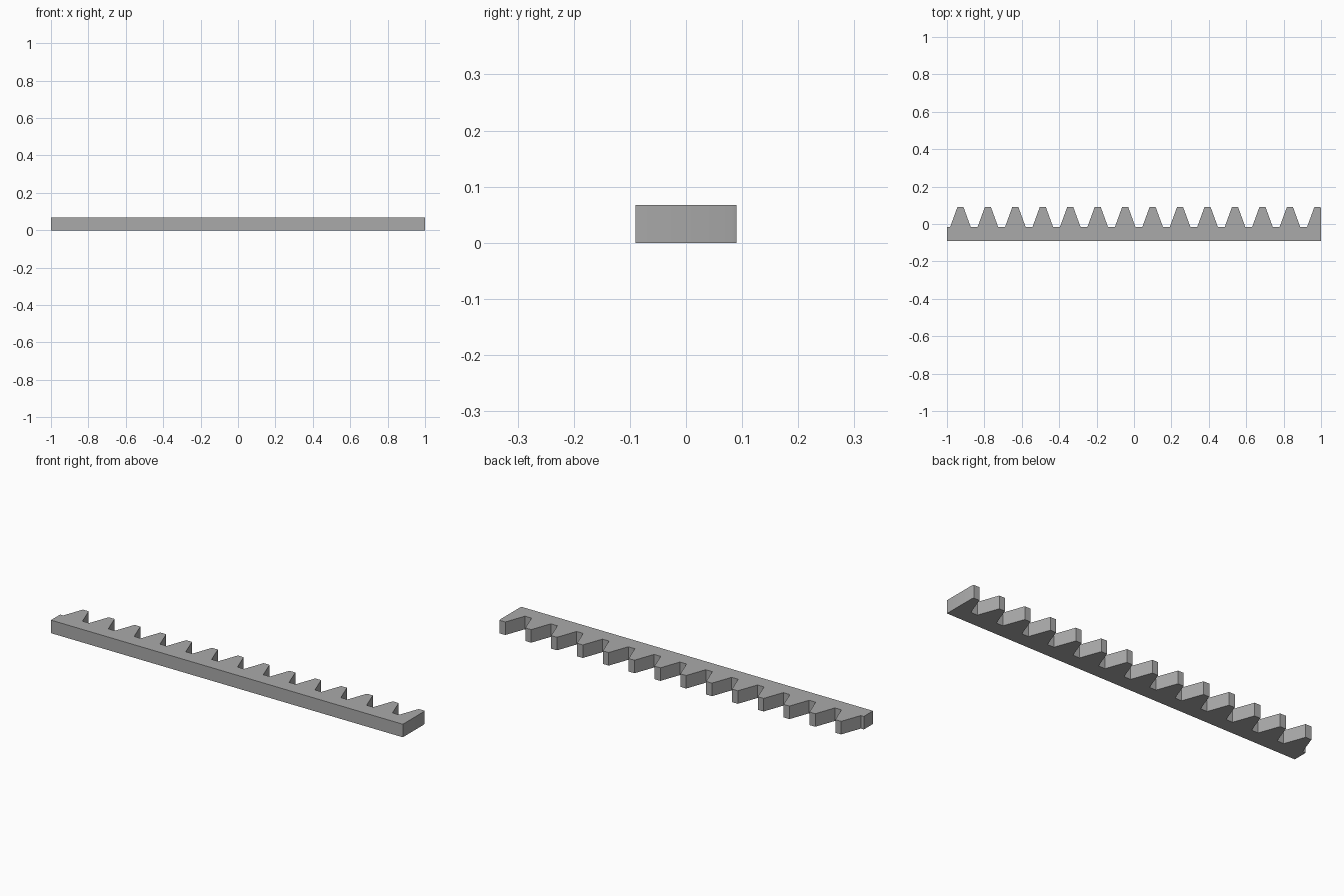
import bpy
import bmesh
import math

cube = bpy.data.objects.get("Cube")
if cube:
    bpy.data.objects.remove(cube, do_unlink=True)

# Plain grey metal
grey = bpy.data.materials.new("grey metal")
grey.use_nodes = True
colour = (0.40, 0.40, 0.40, 1)
grey.diffuse_color = colour
grey.node_tree.nodes["Principled BSDF"].inputs["Base Color"].default_value = colour

# Rack dimensions
END, BACK, ROOT, TIP = 1.0, -0.09, -0.015, 0.09
THICKNESS = 0.067
TEETH, PITCH, FIRST = 14, 0.1468, -0.928
TIP_HALF = 0.0165
SLOPE = math.tan(math.radians(20))
ROOT_HALF = TIP_HALF + (TIP - ROOT) * SLOPE

# Toothed outline, with the last tooth cut off by the end of the bar
outline = [(-END, BACK), (-END, ROOT)]
for i in range(TEETH):
    x = FIRST + i * PITCH
    outline += [(x - ROOT_HALF, ROOT), (x - TIP_HALF, TIP), (x + TIP_HALF, TIP)]
    if x + ROOT_HALF < END:
        outline.append((x + ROOT_HALF, ROOT))
    else:
        outline.append((END, TIP - (END - x - TIP_HALF) / SLOPE))
outline.append((END, BACK))

# Extrude the outline upwards
bm = bmesh.new()
face = bm.faces.new([bm.verts.new((x, y, 0)) for x, y in outline])
extruded = bmesh.ops.extrude_face_region(bm, geom=[face])["geom"]
top = [v for v in extruded if isinstance(v, bmesh.types.BMVert)]
bmesh.ops.translate(bm, verts=top, vec=(0, 0, THICKNESS))
bmesh.ops.recalc_face_normals(bm, faces=bm.faces)

mesh = bpy.data.meshes.new("gear_rack")
bm.to_mesh(mesh)
bm.free()
mesh.materials.append(grey)
rack = bpy.data.objects.new("gear_rack", mesh)
bpy.context.collection.objects.link(rack)

# Soften only the shallow corner at the cut tooth
bpy.context.view_layer.objects.active = rack
rack.select_set(True)
bpy.ops.object.shade_smooth_by_angle(angle=math.radians(30))
